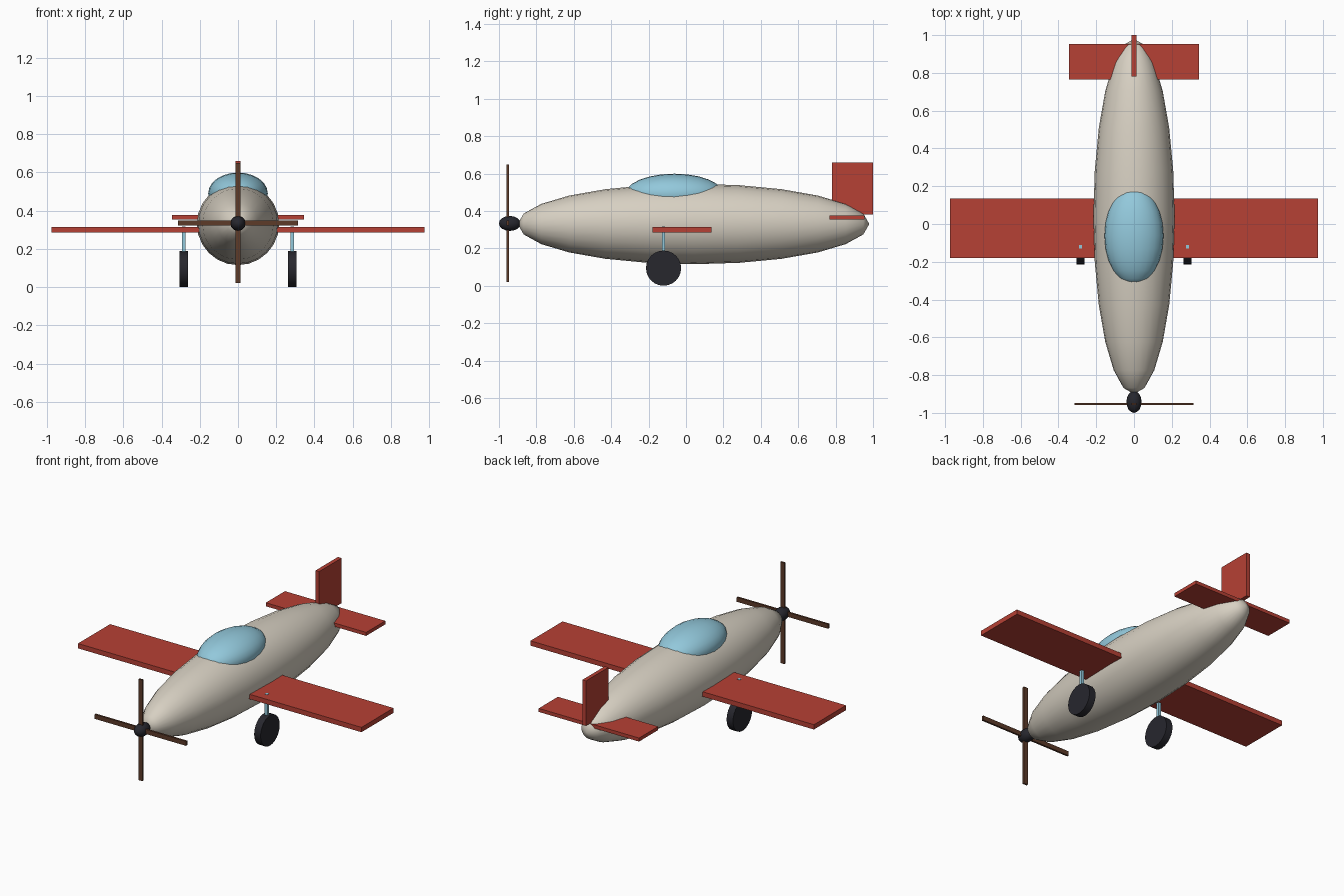
import bpy
from math import pi

cube = bpy.data.objects.get("Cube")
if cube:
    bpy.data.objects.remove(cube, do_unlink=True)


def material(name, rgb):
    m = bpy.data.materials.new(name)
    m.use_nodes = True
    color = (*rgb, 1)
    m.diffuse_color = color
    m.node_tree.nodes["Principled BSDF"].inputs["Base Color"].default_value = color
    return m


cream = material("cream", (0.68, 0.63, 0.54))
red = material("red", (0.47, 0.052, 0.035))
glass = material("light blue", (0.29, 0.58, 0.71))
black = material("black", (0.02, 0.02, 0.027))
brown = material("brown", (0.11, 0.043, 0.022))


def finish(name, mat, angle=None):
    ob = bpy.context.object
    ob.name = name
    ob.data.materials.append(mat)
    bpy.ops.object.transform_apply(location=False, rotation=True, scale=True)
    if angle:
        bpy.ops.object.shade_smooth_by_angle(angle=angle)
    return ob


def box(name, mat, center, size):
    bpy.ops.mesh.primitive_cube_add(size=1, location=center)
    bpy.context.object.scale = size
    return finish(name, mat)


def ellipsoid(name, mat, center, radii, segments, rings):
    """Ellipsoid whose poles lie along y; radii are given as x, y, z."""
    bpy.ops.mesh.primitive_uv_sphere_add(
        segments=segments, ring_count=rings, radius=1, location=center,
        rotation=(pi / 2, 0, 0))
    bpy.context.object.scale = (radii[0], radii[2], radii[1])
    return finish(name, mat, pi / 3)


# Body and cockpit
ellipsoid("fuselage", cream, (0, 0.04, 0.33), (0.215, 0.94, 0.215), 24, 12)
ellipsoid("canopy", glass, (0, -0.062, 0.49), (0.156, 0.262, 0.109), 24, 12)

# Flying surfaces
box("wing", red, (0, -0.022, 0.3), (1.95, 0.315, 0.03))
box("tailplane", red, (0, 0.86, 0.365), (0.69, 0.188, 0.022))
box("tail_fin", red, (0, 0.89, 0.52), (0.025, 0.22, 0.28))

# Propeller
ellipsoid("spinner", black, (0, -0.942, 0.333), (0.04, 0.058, 0.04), 12, 8)
box("propeller_blade_vertical", brown, (0, -0.953, 0.335), (0.028, 0.012, 0.628))
box("propeller_blade_horizontal", brown, (0, -0.953, 0.335), (0.628, 0.012, 0.028))

# Landing gear
for side, label in ((1, "left"), (-1, "right")):
    x = side * 0.283
    box(label + "_strut", glass, (x, -0.12, 0.209), (0.018, 0.018, 0.216))
    bpy.ops.mesh.primitive_cylinder_add(
        vertices=24, radius=0.094, depth=0.044, location=(x, -0.12, 0.094),
        rotation=(0, pi / 2, 0))
    finish(label + "_wheel", black, pi / 6)
